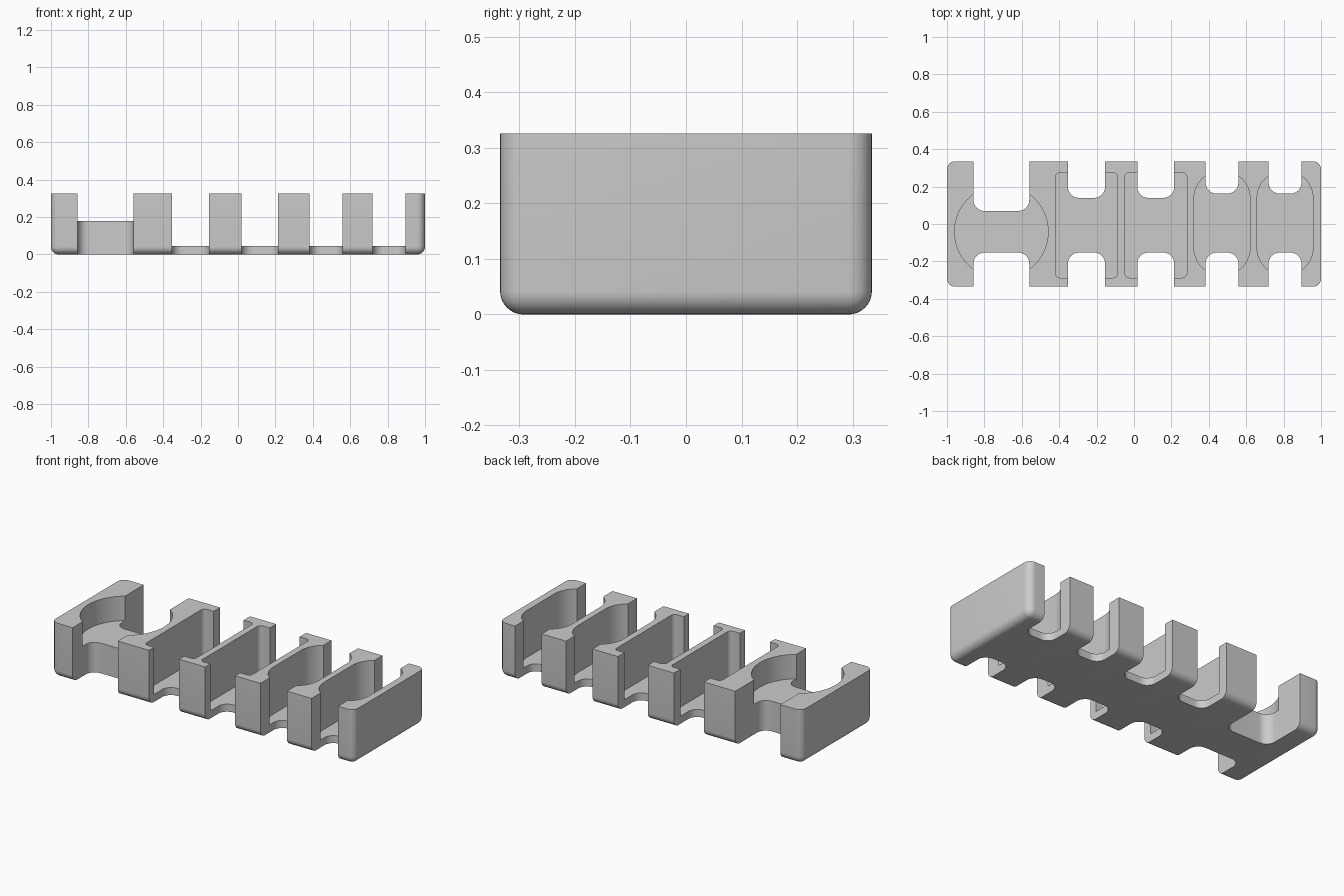
import bpy, bmesh, math

if "Cube" in bpy.data.objects:
    bpy.data.objects.remove(bpy.data.objects["Cube"])

HEIGHT, HALF_DEPTH, FLOOR = 0.326, 0.335, 0.045

grey = bpy.data.materials.new("plain grey")
grey.use_nodes = True
colour = (0.6, 0.6, 0.6, 1)
grey.diffuse_color = colour
grey.node_tree.nodes["Principled BSDF"].inputs["Base Color"].default_value = colour


def add_object(name, bm):
    mesh = bpy.data.meshes.new(name)
    bmesh.ops.recalc_face_normals(bm, faces=bm.faces)
    bm.to_mesh(mesh)
    bm.free()
    mesh.materials.append(grey)
    obj = bpy.data.objects.new(name, mesh)
    bpy.context.collection.objects.link(obj)
    return obj


def rounded_prism(name, x0, x1, y0, y1, r, z0, z1=0.5, steps=16):
    """Upright prism with a rounded rectangle as its plan."""
    bm = bmesh.new()
    corners = [(x1 - r, y1 - r), (x0 + r, y1 - r), (x0 + r, y0 + r), (x1 - r, y0 + r)]
    verts = []
    for quarter, (cx, cy) in enumerate(corners):
        for i in range(steps + 1):
            a = (quarter + i / steps) * math.pi / 2
            verts.append(bm.verts.new((cx + r * math.cos(a), cy + r * math.sin(a), z0)))
    bmesh.ops.remove_doubles(bm, verts=verts, dist=1e-5)
    base = bm.faces.new([v for v in verts if v.is_valid])
    top = bmesh.ops.extrude_face_region(bm, geom=[base])["geom"]
    bmesh.ops.translate(bm, vec=(0, 0, z1 - z0),
                        verts=[g for g in top if isinstance(g, bmesh.types.BMVert)])
    return add_object(name, bm)


# Solid block: rounded everywhere except the top rim
bm = bmesh.new()
bmesh.ops.create_cube(bm, size=1)
for v in bm.verts:
    v.co = (v.co.x * 2, v.co.y * 2 * HALF_DEPTH, (v.co.z + 0.5) * HEIGHT)
rounded = [e for e in bm.edges if min(v.co.z for v in e.verts) < 0.01]
bmesh.ops.bevel(bm, geom=rounded, offset=0.042, segments=8, profile=0.5, affect='EDGES')
tray = add_object("holder_tray", bm)

# Each bay: slot x range, slot back edge, pocket half width, half length, corner radius, floor
bays = [
    (-0.858, -0.56, 0.07, 0.25, 0.25, 0.25, 0.18),
    (-0.353, -0.155, 0.14, 0.166, 0.281, 0.025, FLOOR),
    (0.018, 0.215, 0.14, 0.166, 0.281, 0.025, FLOOR),
    (0.383, 0.558, 0.163, 0.15, 0.281, 0.15, FLOOR),
    (0.72, 0.895, 0.163, 0.15, 0.281, 0.15, FLOOR),
]
SLOT_FRONT, SLOT_RADIUS = -0.153, 0.058

cutters = []
for n, (x0, x1, back, half_w, half_l, r, floor) in enumerate(bays, 1):
    cx, cy = (x0 + x1) / 2, (SLOT_FRONT + back) / 2
    cutters += [
        rounded_prism(f"pocket_cutter_{n}", cx - half_w, cx + half_w,
                      cy - half_l, cy + half_l, r, floor),
        rounded_prism(f"front_slot_cutter_{n}", x0, x1, -0.6, SLOT_FRONT, SLOT_RADIUS, -0.1),
        rounded_prism(f"back_slot_cutter_{n}", x0, x1, back, 0.6, SLOT_RADIUS, -0.1),
    ]

# Carve the bays, then keep the finished mesh
for cutter in cutters:
    mod = tray.modifiers.new(cutter.name, 'BOOLEAN')
    mod.operation, mod.solver, mod.object = 'DIFFERENCE', 'EXACT', cutter
bpy.context.view_layer.update()
carved = bpy.data.meshes.new_from_object(tray.evaluated_get(bpy.context.evaluated_depsgraph_get()))
tray.modifiers.clear()
tray.data = carved
for cutter in cutters:
    bpy.data.objects.remove(cutter)

bpy.ops.object.select_all(action='DESELECT')
tray.select_set(True)
bpy.context.view_layer.objects.active = tray
bpy.ops.object.shade_smooth_by_angle(angle=math.radians(30))
